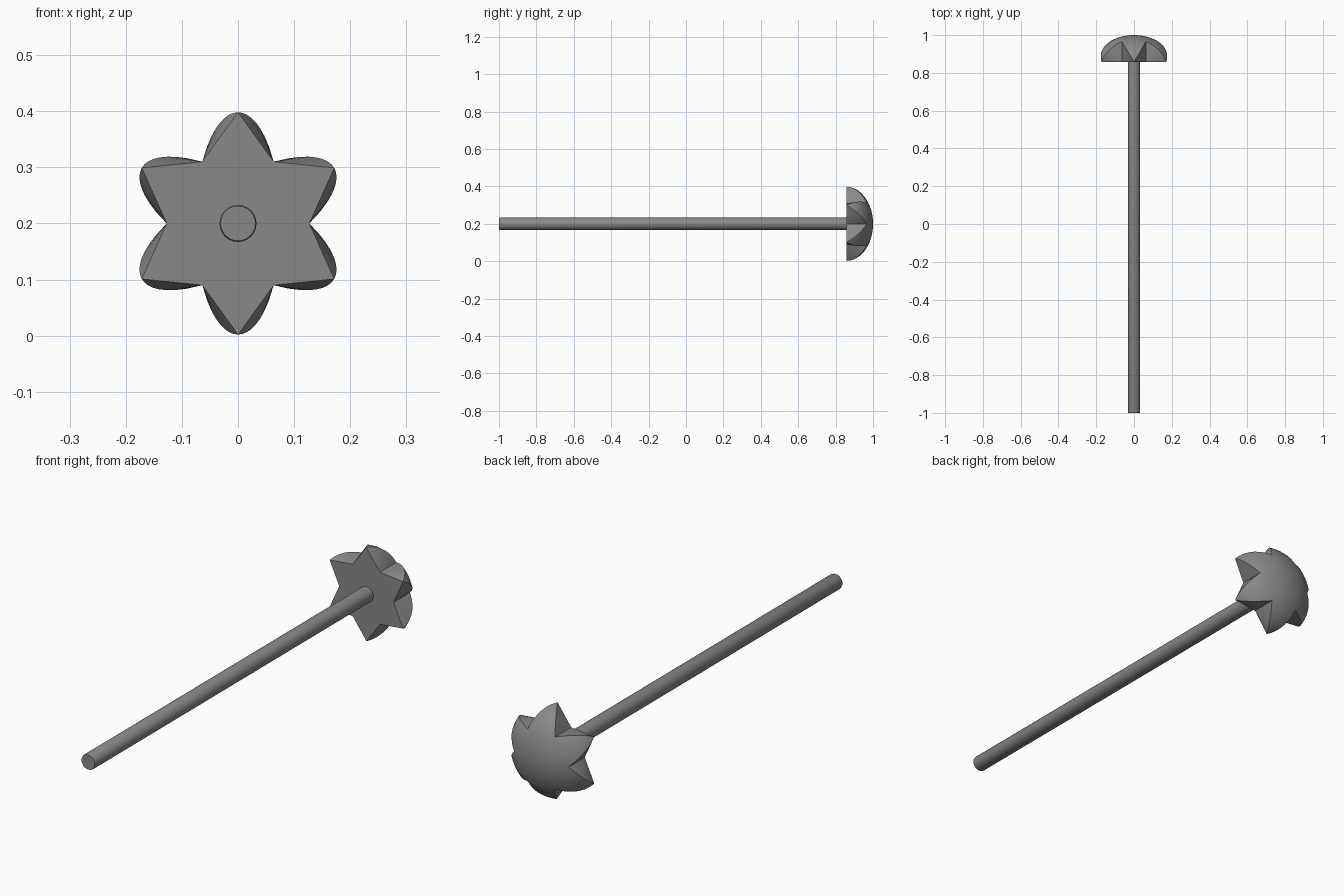
import bpy, bmesh
from math import sin, cos, asin, sqrt, pi, radians
from mathutils import Vector

cube = bpy.data.objects.get("Cube")
if cube:
    bpy.data.objects.remove(cube)

POINTS = 6                 # star points
TIP, VALLEY = 0.198, 0.127 # star radii
BASE_Y, DEPTH = 0.857, 0.143
MID_Z = 0.2
COLS, ROWS, CAP_ROWS = 8, 8, 8

grey = bpy.data.materials.new("dark grey metal")
grey.use_nodes = True
grey.diffuse_color = (0.25, 0.25, 0.25, 1)
grey.node_tree.nodes["Principled BSDF"].inputs["Base Color"].default_value = (0.25, 0.25, 0.25, 1)


def finish(name, bm):
    bmesh.ops.remove_doubles(bm, verts=bm.verts, dist=0.0002)
    bmesh.ops.recalc_face_normals(bm, faces=bm.faces)
    mesh = bpy.data.meshes.new(name)
    bm.to_mesh(mesh)
    bm.free()
    mesh.materials.append(grey)
    obj = bpy.data.objects.new(name, mesh)
    bpy.context.collection.objects.link(obj)
    bpy.ops.object.select_all(action='DESELECT')
    obj.select_set(True)
    bpy.context.view_layer.objects.active = obj
    bpy.ops.object.shade_smooth_by_angle(angle=radians(30))
    return obj


def polar(r, a, h):
    return Vector((r * sin(a), BASE_Y + h, MID_Z + r * cos(a)))


def dome_radius(h):
    return TIP * sqrt(max(0, 1 - (h / DEPTH) ** 2))


def fill(bm, *points):
    unique = []
    for p in points:
        if all((p - q).length > 0.0002 for q in unique):
            unique.append(p)
    if len(unique) > 2:
        bm.faces.new([bm.verts.new(p) for p in unique])


# Star-shaped domed head
bm = bmesh.new()
valley_h = DEPTH * sqrt(1 - (VALLEY / TIP) ** 2)
half = pi / POINTS
for k in range(POINTS):
    mid = 2 * half * k
    rows = []
    # Spike: narrows from the crown to a sharp tip at the base
    for i in range(ROWS + 1):
        h = valley_h * i / ROWS
        r = dome_radius(h)
        spread = asin(min(1, VALLEY * sin(half) * i / ROWS / r))
        rows.append([polar(r, mid + spread * (2 * j / COLS - 1), h) for j in range(COLS + 1)])
    # Crown: closes the dome above the notches
    start = asin(valley_h / DEPTH)
    for i in range(1, CAP_ROWS + 1):
        e = start + (pi / 2 - start) * i / CAP_ROWS
        rows.append([polar(TIP * cos(e), mid + half * (2 * j / COLS - 1), DEPTH * sin(e))
                     for j in range(COLS + 1)])
    for low, high in zip(rows, rows[1:]):
        for j in range(COLS):
            fill(bm, low[j], low[j + 1], high[j + 1], high[j])
    # Notch walls fanning out from the foot of each valley
    for side, col in ((-1, 0), (1, COLS)):
        foot = polar(VALLEY, mid + side * half, 0)
        for i in range(ROWS):
            fill(bm, foot, rows[i][col], rows[i + 1][col])
# Flat star underside
fill(bm, *[polar(VALLEY if n % 2 else TIP, half * n, 0) for n in range(2 * POINTS)])
finish("star_head", bm)

# Rod with a slightly chamfered free end
bm = bmesh.new()
SIDES = 24
rings = [[bm.verts.new((r * cos(2 * pi * s / SIDES), y, MID_Z + r * sin(2 * pi * s / SIDES)))
          for s in range(SIDES)] for r, y in ((0.031, -1), (0.033, -0.995), (0.033, BASE_Y))]
for a, b in zip(rings, rings[1:]):
    for s in range(SIDES):
        t = (s + 1) % SIDES
        bm.faces.new((a[s], a[t], b[t], b[s]))
bm.faces.new(rings[0])
bm.faces.new(rings[-1])
finish("rod", bm)
